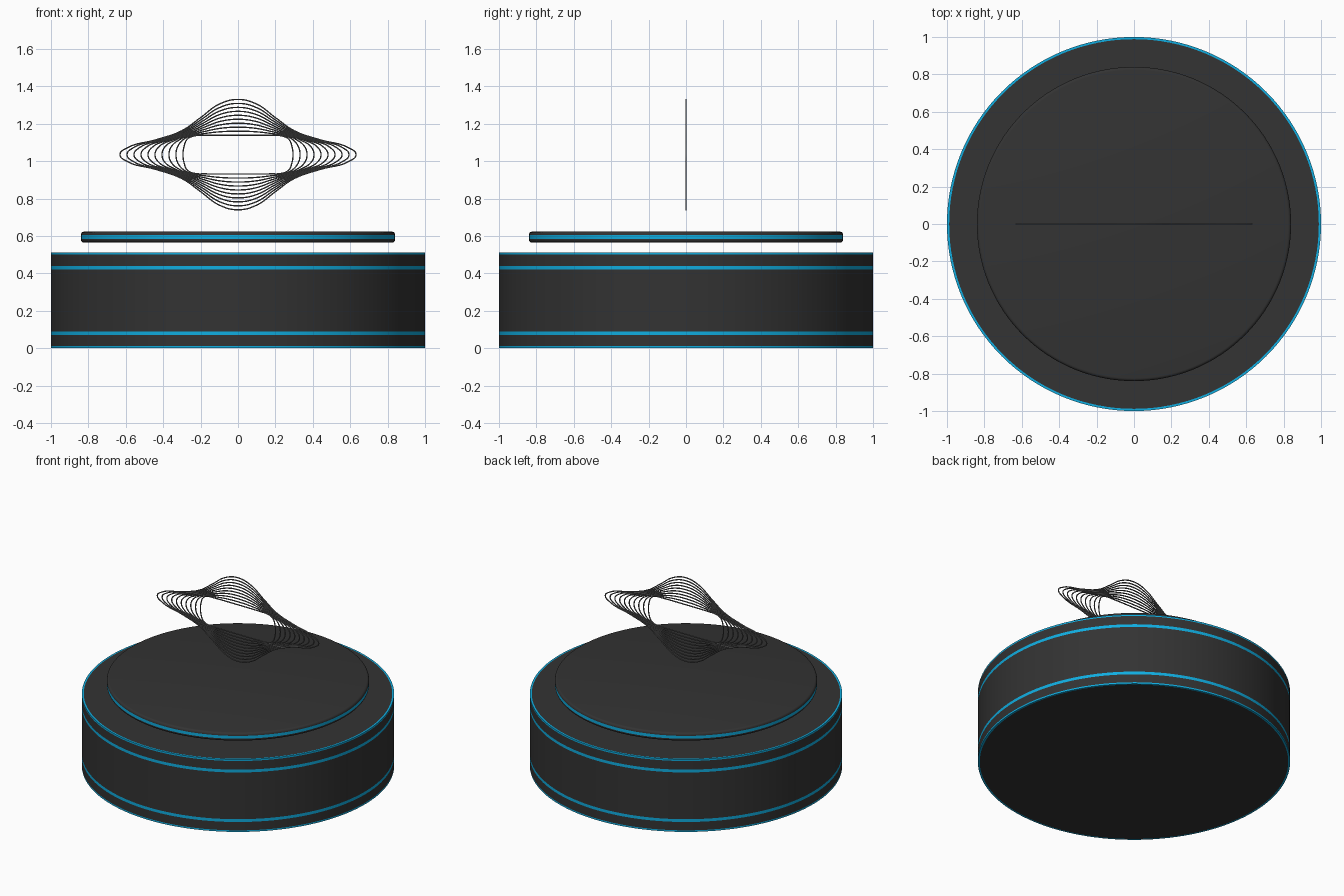
import bpy, math

if "Cube" in bpy.data.objects:
    bpy.data.objects.remove(bpy.data.objects["Cube"])


def material(name, color):
    m = bpy.data.materials.new(name)
    m.diffuse_color = (*color, 1)
    m.use_nodes = True
    m.node_tree.nodes["Principled BSDF"].inputs["Base Color"].default_value = m.diffuse_color
    return m


dark = material("dark_shell", (0.033, 0.033, 0.033))
blue = material("blue_trim", (0.005, 0.42, 0.75))
wire = material("wire_grey", (0.10, 0.10, 0.10))


def lathe(name, profile, blue_segments, sides=128):
    """Revolve (radius, z) points from bottom to top, capping both ends."""
    n = len(profile)
    verts, faces, mats = [], [], []
    for r, z in profile:
        for i in range(sides):
            a = 2 * math.pi * i / sides
            verts.append((r * math.cos(a), r * math.sin(a), z))
    for k in range(n - 1):
        for i in range(sides):
            j = (i + 1) % sides
            faces.append((k * sides + i, k * sides + j,
                          (k + 1) * sides + j, (k + 1) * sides + i))
            mats.append(1 if k in blue_segments else 0)
    faces.append(tuple(reversed(range(sides))))
    faces.append(tuple(range((n - 1) * sides, n * sides)))
    mats += [0, 0]
    me = bpy.data.meshes.new(name)
    me.from_pydata(verts, [], faces)
    me.materials.append(dark)
    me.materials.append(blue)
    me.polygons.foreach_set("material_index", mats)
    ob = bpy.data.objects.new(name, me)
    bpy.context.collection.objects.link(ob)
    bpy.ops.object.select_all(action='DESELECT')
    ob.select_set(True)
    bpy.context.view_layer.objects.active = ob
    bpy.ops.object.shade_smooth_by_angle(angle=math.radians(35))
    return ob


# Base drum with trim on both rims and two bands
lathe("base_drum",
      [(0.988, 0), (1, 0), (1, 0.011), (1, 0.07), (1, 0.09),
       (1, 0.42), (1, 0.44), (1, 0.501), (1, 0.512), (0.988, 0.512)],
      {0, 1, 3, 5, 7, 8})

# Floating disc with rounded rim and a blue stripe
c, r = 0.594, 0.016
low = [(0.824 + r * math.sin(a), 0.565 + r - r * math.cos(a))
       for a in (math.pi / 2 * i / 4 for i in range(5))]
lower = low + [(0.84, c - 0.010)]
upper = [(x, 2 * c - z) for x, z in reversed(lower)]
lathe("floating_disc", lower + upper, {len(lower) - 1})

# Hologram: nested wire loops blending from a pointed outline to a rounded slot
OUTER = [(0.631, 0), (0.595, 0.035), (0.44, 0.079), (0.30, 0.128),
         (0.20, 0.198), (0.10, 0.270), (0, 0.295)]
INNER = [(0.294, 0), (0.288, 0.045), (0.272, 0.082), (0.238, 0.099),
         (0.17, 0.103), (0.09, 0.104), (0, 0.104)]
RINGS = 10

curve = bpy.data.curves.new("hologram_wires", 'CURVE')
curve.dimensions = '3D'
curve.bevel_depth = 0.004
curve.bevel_resolution = 1
curve.resolution_u = 6
curve.materials.append(wire)
for k in range(RINGS):
    t = k / (RINGS - 1)
    q = [(a[0] + (b[0] - a[0]) * t, a[1] + (b[1] - a[1]) * t)
         for a, b in zip(OUTER, INNER)]
    half = q + [(-x, z) for x, z in reversed(q[:-1])]
    loop = half + [(x, -z) for x, z in reversed(half[1:-1])]
    s = curve.splines.new('BEZIER')
    s.bezier_points.add(len(loop) - 1)
    s.use_cyclic_u = True
    for p, (x, z) in zip(s.bezier_points, loop):
        p.co = (x, 0, z)
        p.handle_left_type = p.handle_right_type = 'AUTO'
holo = bpy.data.objects.new("hologram_wires", curve)
holo.location.z = 1.035
bpy.context.collection.objects.link(holo)
